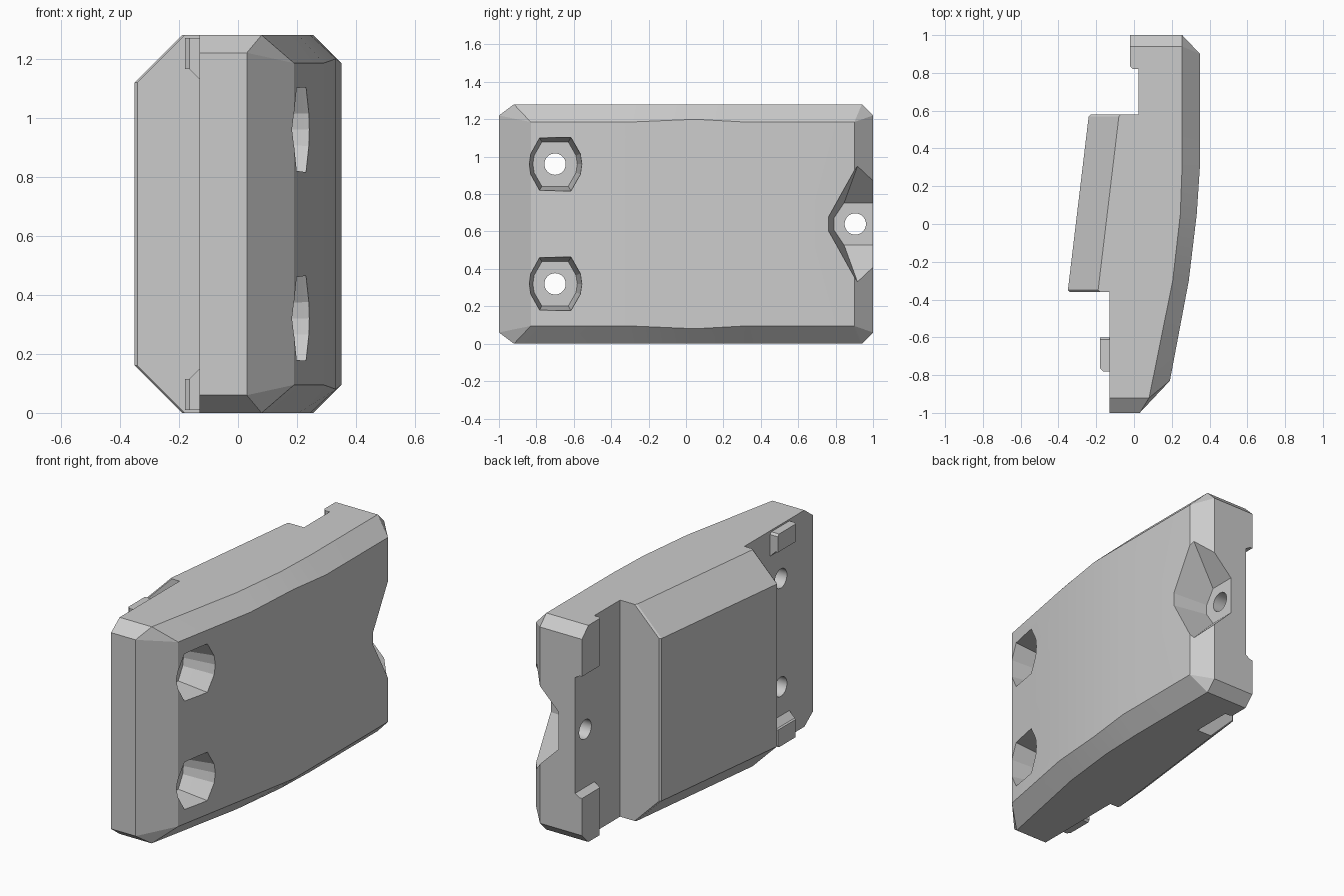
import bpy, bmesh
from math import cos, sin, tau

if "Cube" in bpy.data.objects:
    bpy.data.objects.remove(bpy.data.objects["Cube"], do_unlink=True)

H = 1.28
MID = H / 2

grey = bpy.data.materials.new("light_grey")
grey.use_nodes = True
grey.diffuse_color = (0.6, 0.6, 0.6, 1)
grey.node_tree.nodes["Principled BSDF"].inputs["Base Color"].default_value = (0.6, 0.6, 0.6, 1)


def loft(name, rings):
    """Closed solid through rings that have equal point counts."""
    bm = bmesh.new()
    loops = [[bm.verts.new(p) for p in ring] for ring in rings]
    n = len(loops[0])
    for a, b in zip(loops, loops[1:]):
        for i in range(n):
            j = (i + 1) % n
            bm.faces.new((a[i], a[j], b[j], b[i]))
    bm.faces.new(loops[0][::-1])
    bm.faces.new(loops[-1])
    bmesh.ops.remove_doubles(bm, verts=bm.verts, dist=0.0005)
    bmesh.ops.recalc_face_normals(bm, faces=bm.faces)
    mesh = bpy.data.meshes.new(name)
    bm.to_mesh(mesh)
    bm.free()
    mesh.materials.append(grey)
    obj = bpy.data.objects.new(name, mesh)
    bpy.context.collection.objects.link(obj)
    return obj


def activate(obj):
    bpy.ops.object.select_all(action='DESELECT')
    obj.select_set(True)
    bpy.context.view_layer.objects.active = obj


def combine(target, tool, operation):
    mod = target.modifiers.new(operation.lower(), 'BOOLEAN')
    mod.operation = operation
    mod.solver = 'EXACT'
    mod.object = tool
    activate(target)
    bpy.ops.object.modifier_apply(modifier=mod.name)
    bpy.data.objects.remove(tool, do_unlink=True)


# Plate outline: full x, y; chamfer height; x, y on the top and bottom faces
outline = [
    (-.13, -1, .06, -.13, -.92),
    (.03, -1, .06, .08, -.92),
    (.19, -.83, .095, .08, -.92),
    (.29, -.3, .095, .205, -.3),
    (.332, .05, .08, .245, .05),
    (.35, .32, .095, .255, .32),
    (.35, .9, .095, .255, .94),
    (.255, 1, .06, .255, .94),
    (.025, 1, .06, .025, .94),
    (.025, .58, .06, .025, .58),
    # raised rear pad
    (-.23, .58, .16, -.07, .58),
    (-.24, .57, .16, -.08, .57),
    (-.35, -.35, .16, -.19, -.35),
    (-.34, -.36, .16, -.18, -.36),
    (-.13, -.36, .06, -.13, -.36),
]
plate = loft("plate_body", [
    [(tx, ty, 0) for x, y, h, tx, ty in outline],
    [(x, y, h) for x, y, h, tx, ty in outline],
    [(x, y, H - h) for x, y, h, tx, ty in outline],
    [(tx, ty, H) for x, y, h, tx, ty in outline],
])


def lug(name, side, x_root, x_tip, y0, y1, z_root, z_tip, z_end, clip):
    """Locating lug on the inner face; side flips it to the lower end."""
    def ring(x, inset, z_in):
        pts = [(y0 + inset, z_in), (y1 - clip[0], z_in), (y1 - clip[0], z_end - clip[1]),
               (y1 - max(clip[0], clip[1]), z_end), (y0 + inset, z_end)]
        return [(x, y, MID + side * (z - MID)) for y, z in pts]
    return loft(name, [ring(x_root, 0, z_root), ring(x_tip + .015, 0, z_tip),
                       ring(x_tip, .015, z_tip)])


# Front and back lugs, mirrored top to bottom
for side in (1, -1):
    combine(plate, lug("front_lug", side, -.11, -.18, -.78, -.6, 1.11, 1.165, 1.27,
                       (0, .012)), 'UNION')
    combine(plate, lug("back_lug", side, .045, -.02, .82, 1, .97, 1.0, H,
                       (0, .06)), 'UNION')


def bore(y, z, r=.057, n=32):
    ring = [(r * cos(tau * i / n), r * sin(tau * i / n)) for i in range(n)]
    return loft("bore", [[(x, y + a, z + b) for a, b in ring] for x in (-.5, .5)])


# Six-sided pockets with softened sides, each with a through hole
quarter = [(.143, 0), (.135, .055), (.085, .143)]
half = quarter + [(-a, b) for a, b in quarter[::-1]]
pocket = half + [(a, -b) for a, b in half[-2:0:-1]]
for z in (MID - .32, MID + .32):
    rings = [[(x, -.7 + a * s, z + b * s) for a, b in pocket]
             for x, s in ((.05, .83), (.22, 1), (.4, 1))]
    combine(plate, loft("pocket_cutter", rings), 'DIFFERENCE')
    combine(plate, bore(-.7, z), 'DIFFERENCE')

# Flared notch at the back end with a through hole
floor = [(.79, .03), (.845, .112), (1.2, .112)]
rim = [(.76, .04), (.93, .345), (1.2, .345)]


def notch_ring(x, pts):
    return [(x, y, MID + d) for y, d in pts] + [(x, y, MID - d) for y, d in pts[::-1]]


combine(plate, loft("notch_cutter", [notch_ring(.135, floor), notch_ring(.37, rim)]), 'DIFFERENCE')
combine(plate, bore(.905, MID), 'DIFFERENCE')

activate(plate)
bpy.ops.object.shade_smooth_by_angle(angle=.21)
